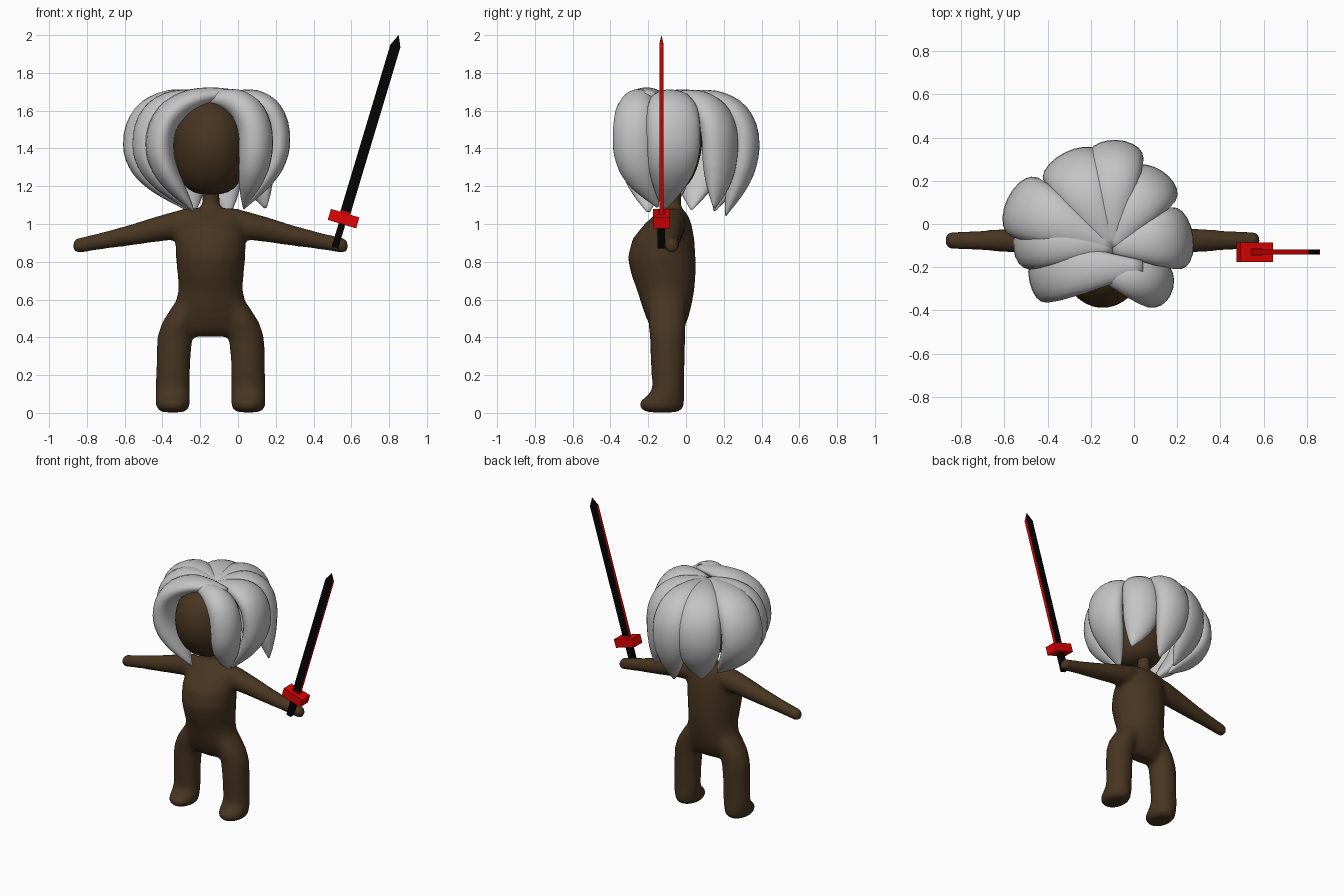
import bpy, bmesh, math
from mathutils import Vector as V, Matrix

if "Cube" in bpy.data.objects:
    bpy.data.objects.remove(bpy.data.objects["Cube"])

CX = -0.145  # body centre line


def material(name, r, g, b):
    m = bpy.data.materials.new(name)
    m.diffuse_color = (r, g, b, 1)
    m.use_nodes = True
    m.node_tree.nodes["Principled BSDF"].inputs["Base Color"].default_value = m.diffuse_color
    return m


SKIN = material("dark brown", 0.064, 0.036, 0.015)
HAIR = material("silver", 0.55, 0.55, 0.55)
BLACK = material("black", 0.001, 0.001, 0.001)
RED = material("red", 0.75, 0.001, 0.001)


def loft(bm, rings, n=20):
    """Closed skin over elliptical rings (centre, axis a, axis b)."""
    loops = []
    for c, a, b in rings:
        loops.append([bm.verts.new(c + a * math.cos(2 * math.pi * i / n) + b * math.sin(2 * math.pi * i / n))
                      for i in range(n)])
    for p, q in zip(loops, loops[1:]):
        for i in range(n):
            j = (i + 1) % n
            bm.faces.new((p[i], p[j], q[j], q[i]))
    bm.faces.new(loops[0][::-1])
    bm.faces.new(loops[-1])


def finish(bm, name, mats, smooth=True):
    bmesh.ops.recalc_face_normals(bm, faces=bm.faces)
    me = bpy.data.meshes.new(name)
    bm.to_mesh(me)
    bm.free()
    for m in mats:
        me.materials.append(m)
    for p in me.polygons:
        p.use_smooth = smooth
    ob = bpy.data.objects.new(name, me)
    bpy.context.collection.objects.link(ob)
    return ob


def flat_rings(x, table):
    """Horizontal rings from rows of (x offset, z, half width, y front, y back)."""
    return [(V((x + dx, (y0 + y1) / 2, z)), V((w, 0, 0)), V((0, (y1 - y0) / 2, 0)))
            for dx, z, w, y0, y1 in table]


# Body: torso, neck, legs and arms fused into one smooth skin
bm = bmesh.new()
loft(bm, flat_rings(CX, [
    (0, 0.405, 0.15, -0.14, -0.05), (0, 0.44, 0.18, -0.18, -0.015), (0, 0.50, 0.20, -0.21, 0.012),
    (0, 0.57, 0.19, -0.235, 0.03),
    (0, 0.65, 0.17, -0.26, 0.045), (0, 0.73, 0.175, -0.29, 0.052), (0, 0.82, 0.185, -0.31, 0.052),
    (0, 0.92, 0.187, -0.285, 0.045), (0, 1.00, 0.18, -0.22, 0.03), (0, 1.05, 0.175, -0.165, 0.01),
    (0, 1.082, 0.155, -0.125, -0.02)]))
loft(bm, flat_rings(CX, [(0, z, 0.047, -0.115, -0.025) for z in (0.98, 1.08, 1.18, 1.26)]))
for s in (-1, 1):
    loft(bm, flat_rings(CX, [
        (s * 0.2, 0.003, 0.06, -0.21, -0.04), (s * 0.2, 0.025, 0.088, -0.245, -0.014),
        (s * 0.2, 0.06, 0.092, -0.248, -0.008), (s * 0.2, 0.09, 0.092, -0.205, -0.008),
        (s * 0.2, 0.13, 0.091, -0.178, -0.01), (s * 0.197, 0.28, 0.09, -0.188, -0.006),
        (s * 0.19, 0.40, 0.094, -0.192, -0.003), (s * 0.165, 0.48, 0.092, -0.2, 0.0),
        (s * 0.115, 0.57, 0.085, -0.2, 0.0)]))
    arm = [(0.08, 1.005, 0.075), (0.18, 0.994, 0.077), (0.30, 0.97, 0.067), (0.43, 0.94, 0.056),
           (0.57, 0.912, 0.046), (0.67, 0.892, 0.042), (0.71, 0.885, 0.04), (0.728, 0.883, 0.026)]
    loft(bm, [(V((CX + s * x, -0.076, z)), V((0, r, 0)), V((0, 0, r))) for x, z, r in arm])
body = finish(bm, "body", [SKIN])
rm = body.modifiers.new("fuse", "REMESH")
rm.mode, rm.voxel_size, rm.use_smooth_shade = "VOXEL", 0.014, True
sm = body.modifiers.new("soften", "SMOOTH")
sm.factor, sm.iterations = 0.5, 12

# Head
bm = bmesh.new()
loft(bm, flat_rings(CX, [
    (0, 1.155, 0.06, -0.20, -0.08), (0, 1.18, 0.125, -0.26, -0.01), (0, 1.24, 0.168, -0.325, 0.04),
    (0, 1.32, 0.19, -0.375, 0.07), (0, 1.41, 0.202, -0.395, 0.09), (0, 1.50, 0.197, -0.385, 0.09),
    (0, 1.58, 0.165, -0.345, 0.06), (0, 1.64, 0.11, -0.28, 0.0), (0, 1.67, 0.04, -0.2, -0.08)]), 24)
head = finish(bm, "head", [SKIN])
head.modifiers.new("round", "SUBSURF").levels = 1


def bezier(p, t):
    u = 1 - t
    return p[0] * u**3 + p[1] * 3 * u * u * t + p[2] * 3 * u * t * t + p[3] * t**3


def profile(t):
    """Lock width: narrow root, full middle, pointed tip."""
    keys = [0.22, 0.5, 0.78, 0.95, 1.0, 0.98, 0.88, 0.68, 0.4, 0.06]
    f = t * (len(keys) - 1)
    i = min(int(f), len(keys) - 2)
    return keys[i] + (keys[i + 1] - keys[i]) * (f - i)


def lock(name, root, out, tip, w, th):
    """A fat hair lock from the crown, over a bulge, down to a point."""
    R, O, T = V(root), V(out), V(tip)
    flat = V((O.x - R.x, O.y - R.y, 0))
    side = V((-flat.y, flat.x, 0)).normalized()
    over = [R, R + flat * 0.5 + V((0, 0, 0.03)), V((O.x, O.y, O.z + 0.22)), O]
    down = [O, O - V((0, 0, 0.15)), T.lerp(O, 0.35) - V((0, 0, 0.02)), T]
    N = 14
    pts = [bezier(over, i / N) for i in range(N)] + [bezier(down, i / N) for i in range(N + 1)]
    rings = []
    for i, p in enumerate(pts):
        tan = (pts[min(i + 1, 2 * N)] - pts[max(i - 1, 0)]).normalized()
        k = profile(i / (2 * N))
        a = (side - tan * side.dot(tan)).normalized()
        rings.append((p, a * w * k, tan.cross(a) * th * k))
    bm = bmesh.new()
    loft(bm, rings, 20)
    finish(bm, name, [HAIR])


# Hair: root, bulge centre, tip, half width, half thickness
crown = (-0.1, -0.11, 1.66)
lock("hair_back_left", crown, (-0.285, 0.26, 1.42), (-0.23, 0.15, 1.07), 0.15, 0.08)
lock("hair_back", crown, (-0.085, 0.31, 1.42), (-0.05, 0.21, 1.045), 0.13, 0.08)
lock("hair_back_right", crown, (0.085, 0.18, 1.42), (0.145, 0.15, 1.085), 0.13, 0.08)
lock("hair_left", crown, (-0.51, 0.08, 1.42), (-0.28, 0.03, 1.08), 0.15, 0.085)
lock("hair_left_front", crown, (-0.48, -0.08, 1.42), (-0.25, -0.08, 1.07), 0.13, 0.08)
lock("hair_right", crown, (0.2, -0.065, 1.44), (0.03, -0.115, 1.08), 0.145, 0.075)
lock("hair_front_right", (-0.2, -0.21, 1.655), (0.095, -0.275, 1.43), (0.03, -0.15, 1.09), 0.115, 0.09)
lock("hair_fringe", (0.04, -0.2, 1.68), (-0.415, -0.22, 1.42), (-0.235, -0.2, 1.065), 0.145, 0.075)

# Sword: built upright, then leaned over the hand
lean = Matrix.Translation((0.513, -0.13, 0.875)) @ Matrix.Rotation(math.radians(16.7), 4, "Y")


def sword_box(name, x, y, z0, z1, mats, tip=0):
    bm = bmesh.new()
    bmesh.ops.create_cube(bm, size=1)
    for v in bm.verts:
        v.co = V((v.co.x * x, v.co.y * y, z0 + (v.co.z + 0.5) * (z1 - z0)))
    if tip:
        top = max(bm.faces, key=lambda f: f.calc_center_median().z)
        apex = bmesh.ops.poke(bm, faces=[top])["verts"][0]
        apex.co.z += tip
    bm.normal_update()
    if len(mats) > 1:  # narrow edges take the second colour, the inner tip slope stays black
        for f in bm.faces:
            c = f.calc_center_median()
            f.material_index = int(abs(c.x) > x * 0.49 or (c.z > z1 and c.x > x * 0.2))
    finish(bm, name, mats, False).matrix_world = lean


sword_box("sword_handle", 0.036, 0.04, 0.0, 0.16, [BLACK])
sword_box("sword_guard", 0.157, 0.09, 0.13, 0.19, [RED])
sword_box("sword_collar", 0.045, 0.034, 0.18, 0.2, [RED])
sword_box("sword_blade", 0.055, 0.023, 0.15, 1.115, [BLACK, RED], 0.06)
